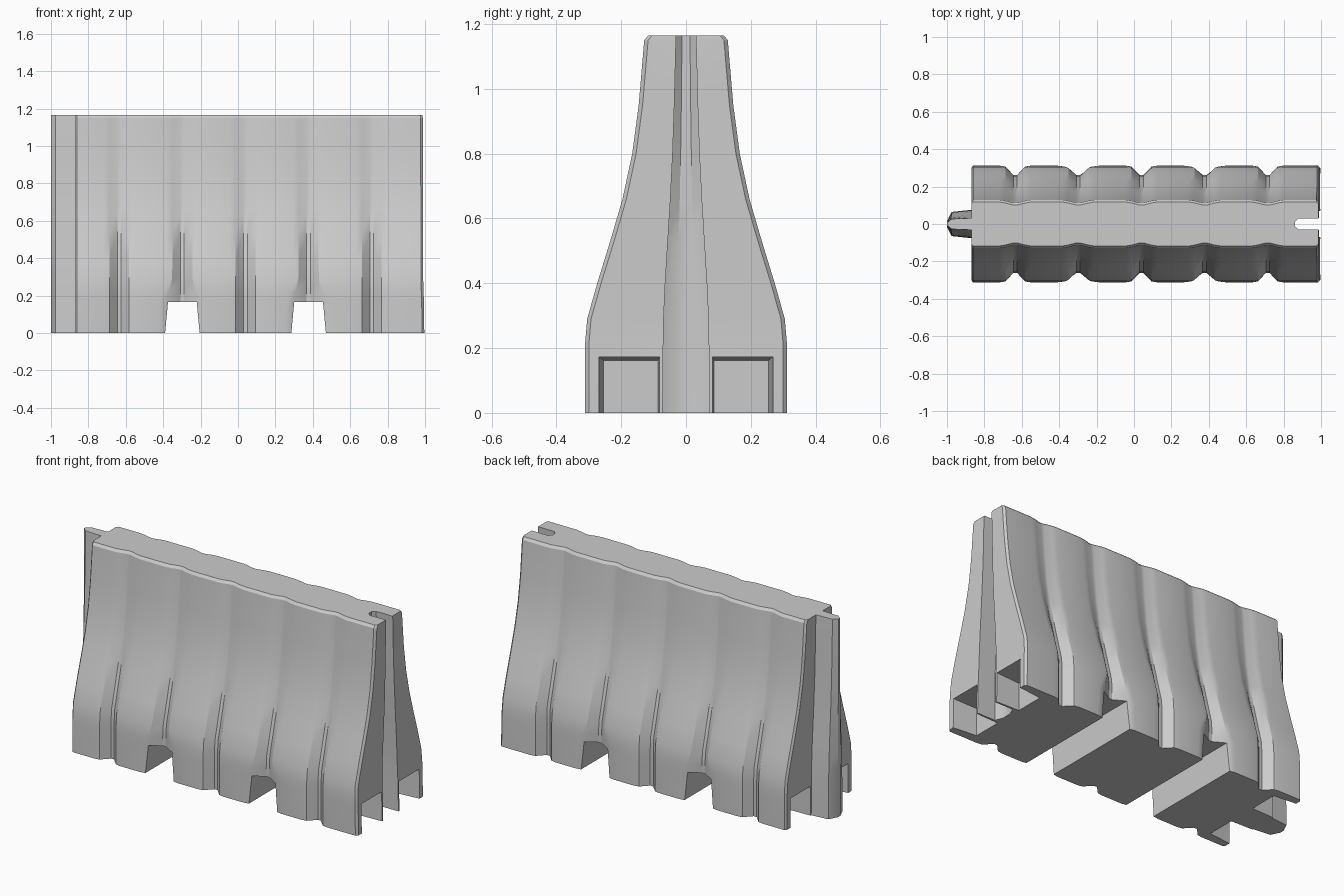
import bpy, bmesh, math

if "Cube" in bpy.data.objects:
    bpy.data.objects.remove(bpy.data.objects["Cube"])

GROOVES = [-0.635, -0.2975, 0.04, 0.3775, 0.715]
FORKS = (-0.2975, 0.3775)

# z, half width, groove depth, connector half width, fork groove half width, +x end
LEVELS = [
    (0.00, 0.312, 0.050, 0.072, 0.095, 0.996),
    (0.17, 0.312, 0.050, 0.071, 0.088, 0.994),
    (0.22, 0.311, 0.049, 0.070, 0.070, 0.992),
    (0.29, 0.305, 0.048, 0.069, 0.055, 0.990),
    (0.40, 0.274, 0.045, 0.064, 0.053, 0.990),
    (0.53, 0.234, 0.038, 0.056, 0.053, 0.990),
    (0.66, 0.196, 0.030, 0.048, 0.053, 0.990),
    (0.80, 0.166, 0.022, 0.041, 0.053, 0.989),
    (0.95, 0.146, 0.018, 0.036, 0.053, 0.988),
    (1.15, 0.129, 0.016, 0.031, 0.053, 0.988),
    (1.165, 0.117, 0.016, 0.030, 0.053, 0.986),
]


def outline(w, d, s, fork_w, xe):
    # half outline from the slot at +x, along the fluted side, to the tongue at -x
    pts = [(0.862, s * 0.4), (0.88, s), (xe, s), (xe, w - 0.012), (xe - 0.012, w)]
    for c in reversed(GROOVES):
        g = fork_w if c in FORKS else 0.053
        pts += [(c + g + 0.03, w), (c + g, w - 0.005), (c + 0.01, w - d),
                (c - 0.01, w - d), (c - g, w - 0.005), (c - g - 0.03, w)]
    pts += [(-0.86, w), (-0.87, w - 0.012), (-0.87, s * 1.05),
            (-0.975, s * 0.9), (-1.0, s * 0.2)]
    return pts + [(x, -y) for x, y in reversed(pts)]


def loft(name, rings):
    bm = bmesh.new()
    loops = [[bm.verts.new(p) for p in r] for r in rings]
    n = len(loops[0])
    for a, b in zip(loops, loops[1:]):
        for i in range(n):
            j = (i + 1) % n
            bm.faces.new((a[i], a[j], b[j], b[i]))
    bm.faces.new(loops[0][::-1])
    bm.faces.new(loops[-1])
    bmesh.ops.recalc_face_normals(bm, faces=bm.faces)
    me = bpy.data.meshes.new(name)
    bm.to_mesh(me)
    bm.free()
    ob = bpy.data.objects.new(name, me)
    bpy.context.collection.objects.link(ob)
    return ob


# barrier body with integral tongue and slot
body = loft("barrier_body", [[(x, y, z) for x, y in outline(w, d, s, f, xe)]
                             for z, w, d, s, f, xe in LEVELS])

cutters = []
# tapered forklift tunnels running through the base
for c in FORKS:
    cutters.append(loft("fork_tunnel_cutter", [
        [(c - 0.097, y, -0.05), (c + 0.097, y, -0.05),
         (c + 0.077, y, 0.165), (c - 0.077, y, 0.165)] for y in (-0.5, 0.5)]))

# tapered pockets in both ends of the base
for outer, inner in ((1.03, 0.85), (-0.91, -0.73)):
    for sy in (1, -1):
        cutters.append(loft("end_pocket_cutter", [
            [(x, sy * y0, -0.05), (x, sy * y1, -0.05), (x, sy * y1, h), (x, sy * y0, h)]
            for x, y0, y1, h in ((outer, 0.08, 0.272, 0.176), (inner, 0.086, 0.255, 0.162))]))

bpy.context.view_layer.objects.active = body
body.select_set(True)
for cut in cutters:
    m = body.modifiers.new("cut", 'BOOLEAN')
    m.operation = 'DIFFERENCE'
    m.solver = 'EXACT'
    m.object = cut
    bpy.ops.object.modifier_apply(modifier=m.name)
    bpy.data.objects.remove(cut)

bpy.ops.object.shade_smooth_by_angle(angle=math.radians(28))
